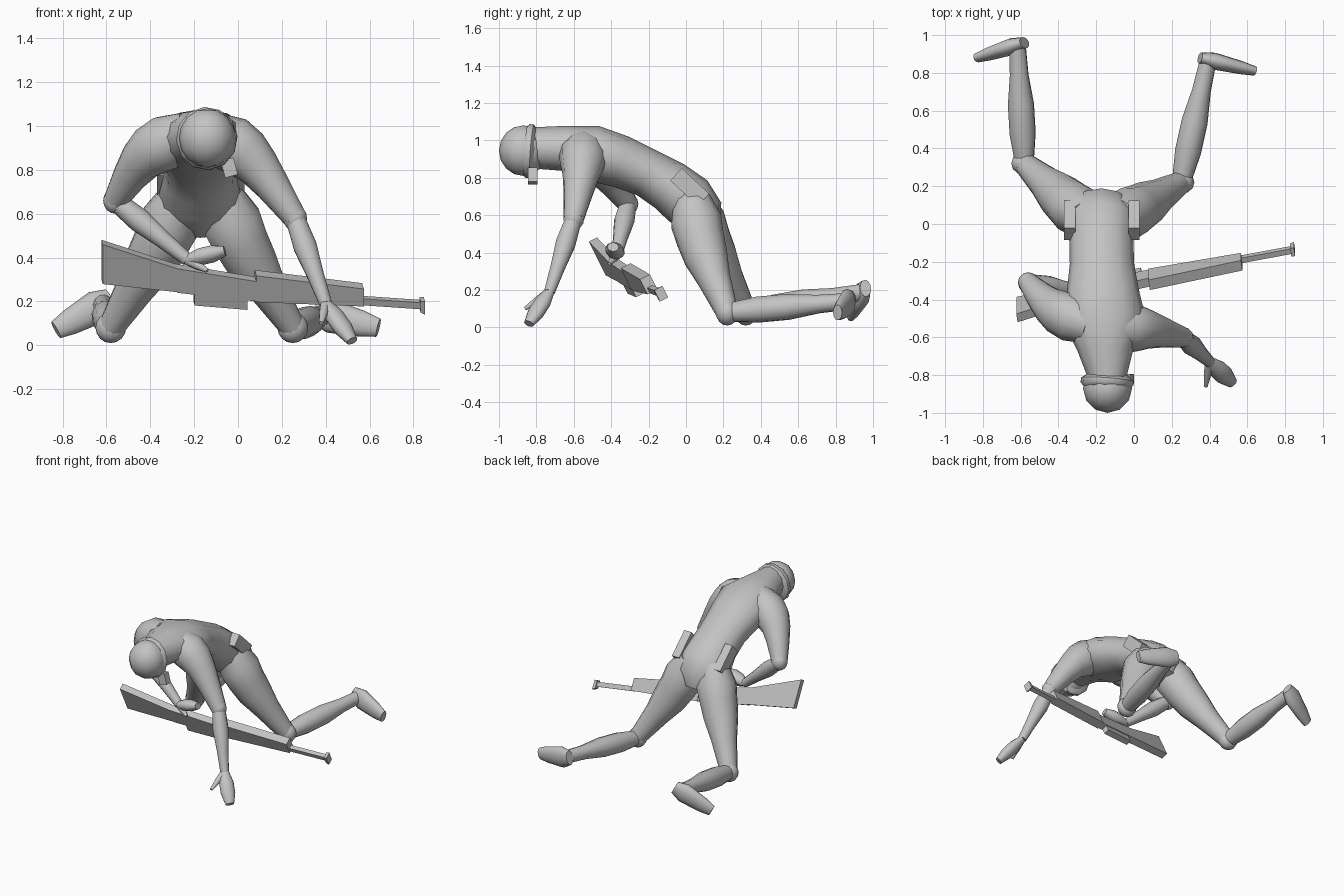
import bpy, bmesh, math
from mathutils import Vector, Matrix
from mathutils.geometry import interpolate_bezier

default_cube = bpy.data.objects.get("Cube")
if default_cube:
    bpy.data.objects.remove(default_cube)

grey = bpy.data.materials.new("plain grey")
grey.use_nodes = True
grey.diffuse_color = (.55, .55, .55, 1)
grey.node_tree.nodes["Principled BSDF"].inputs["Base Color"].default_value = grey.diffuse_color

SIDES = 12
SIDEWAYS = Vector((1, 0, 0))
BACKWARD = Vector((0, 1, 0))
DIAGONAL = SIDEWAYS + BACKWARD


def finish(name, bm, smooth):
    """Turn a bmesh into a grey object, smooth with sharp edges or fully flat."""
    bmesh.ops.recalc_face_normals(bm, faces=bm.faces)
    for face in bm.faces:
        face.smooth = smooth
    mesh = bpy.data.meshes.new(name)
    bm.to_mesh(mesh)
    bm.free()
    if smooth:
        mesh.set_sharp_from_angle(angle=math.radians(50))
    mesh.materials.append(grey)
    bpy.context.collection.objects.link(bpy.data.objects.new(name, mesh))


def loft(name, path, widths, depths, hint):
    """Closed tube along a path; widths run along the hint, depths across it."""
    bm = bmesh.new()
    loops = []
    for i, (point, width, depth) in enumerate(zip(path, widths, depths)):
        before, after = path[max(i - 1, 0)], path[min(i + 1, len(path) - 1)]
        tangent = (after - before).normalized()
        across = (hint - tangent * hint.dot(tangent)).normalized()
        up = tangent.cross(across)
        angles = [math.tau * k / SIDES for k in range(SIDES)]
        loops.append([bm.verts.new(point + across * width * math.cos(angle)
                                   + up * depth * math.sin(angle)) for angle in angles])
    for lower, upper in zip(loops, loops[1:]):
        for k in range(SIDES):
            bm.faces.new((lower[k - 1], lower[k], upper[k], upper[k - 1]))
    bm.faces.new(loops[0])
    bm.faces.new(loops[-1])
    finish(name, bm, smooth=True)


def limb(name, start, end, radii, flat=1, hint=DIAGONAL):
    """Straight tapered part with evenly spaced rings."""
    start, end = Vector(start), Vector(end)
    path = [start.lerp(end, i / (len(radii) - 1)) for i in range(len(radii))]
    loft(name, path, radii, [radius * flat for radius in radii], hint)


def bent_limb(name, start, bend, end, radii):
    """Round tapered part curving past a bend point."""
    path = interpolate_bezier(start, bend, bend, end, len(radii))
    loft(name, path, radii, radii, DIAGONAL)


def ball(name, center, size):
    bm = bmesh.new()
    placing = Matrix.Translation(center) @ Matrix.Diagonal((*size, 1))
    bmesh.ops.create_uvsphere(bm, u_segments=SIDES, v_segments=8, radius=1, matrix=placing)
    finish(name, bm, smooth=True)


def box(name, center, size, axis, degrees):
    bm = bmesh.new()
    placing = (Matrix.Translation(center) @ Matrix.Rotation(math.radians(degrees), 4, axis)
               @ Matrix.Diagonal((*size, 1)))
    bmesh.ops.create_cube(bm, size=1, matrix=placing)
    finish(name, bm, smooth=False)


def rifle_part(name, rear, front, thickness):
    """Slab on the rifle's leaning plane; each end is (x, top, bottom)."""
    normal = Vector((-.15, 1, .5))
    half = normal.normalized() * thickness / 2
    outline = []
    for x, top, bottom in (rear, front):
        for z in (top, bottom):
            outline.append(Vector((x, .15 * x - .5 * z - .17, z)))
    bm = bmesh.new()
    near = [bm.verts.new(corner - half) for corner in outline]
    far = [bm.verts.new(corner + half) for corner in outline]
    bmesh.ops.convex_hull(bm, input=near + far)
    flat_angle = math.radians(2)
    bmesh.ops.dissolve_limit(bm, angle_limit=flat_angle, verts=bm.verts, edges=bm.edges)
    finish(name, bm, smooth=False)


# Torso follows an arched spine from neck to pelvis
spine = interpolate_bezier((-.14, -.82, .96), (-.17, -.4, .99), (-.18, .08, .72),
                           (-.17, .11, .52), 9)
loft("torso", spine, (.1, .15, .22, .19, .17, .17, .19, .17, .09),
     (.11, .12, .15, .14, .13, .14, .15, .13, .08), SIDEWAYS)

# Head with a raised rim and a small tab below it
ball("head", (-.14, -.87, .945), (.13, .13, .135))
limb("head_rim", (-.145, -.87, .945), (-.14, -.8, .94), (.12, .14, .14, .11), flat=1.03)
box("rim_tab", (-.04, -.82, .81), (.06, .05, .08), 'Y', -15)

# Joint positions of the crouching pose
POSE = {
    "left": dict(
        hip=(-.08, .03, .69), groin=(.02, .08, .44), knee=(.25, .22, .08),
        heel=(.35, .88, .15), toe=(.64, .81, .08),
        shoulder=(-.12, -.55, .97), deltoid=(.06, -.55, .87), elbow=(.26, -.6, .58),
        wrist=(.4, -.73, .19), fingertip=(.52, -.84, .02), thumb=(.38, -.86, .1),
        pouch=(0, .02, .75)),
    "right": dict(
        hip=(-.25, .03, .69), groin=(-.36, .12, .44), knee=(-.58, .32, .08),
        heel=(-.58, .96, .21), toe=(-.83, .88, .07),
        shoulder=(-.22, -.54, .97), deltoid=(-.43, -.46, .88), elbow=(-.56, -.31, .66),
        wrist=(-.23, -.37, .39), fingertip=(-.06, -.39, .43), thumb=(-.14, -.41, .34),
        pouch=(-.34, .02, .74)),
}

for side, joint in POSE.items():
    # Leg
    ankle = Vector(joint["heel"]).lerp(Vector(joint["toe"]), .15)
    bent_limb(side + "_thigh", joint["hip"], joint["groin"], joint["knee"],
              (.1, .14, .13, .12, .09, .06))
    ball(side + "_knee", joint["knee"], (.07, .06, .07))
    limb(side + "_shin", joint["knee"], ankle, (.05, .07, .07, .05, .045))
    limb(side + "_foot", joint["heel"], joint["toe"], (.03, .045, .04, .035, .025),
         flat=1.7, hint=BACKWARD)

    # Arm
    bent_limb(side + "_upper_arm", joint["shoulder"], joint["deltoid"], joint["elbow"],
              (.1, .13, .12, .1, .08, .055))
    ball(side + "_elbow", joint["elbow"], (.055, .055, .06))
    limb(side + "_forearm", joint["elbow"], joint["wrist"], (.045, .055, .04, .03))
    limb(side + "_hand", joint["wrist"], joint["fingertip"], (.03, .05, .05, .03), flat=.8)
    limb(side + "_thumb", joint["wrist"], joint["thumb"], (.025, .02, .01))

    # Pouch on the hip
    box(side + "_hip_pouch", joint["pouch"], (.06, .2, .09), 'X', -43)

# Rifle held across the front
rifle_part("rifle_butt", (-.62, .47, .29), (-.25, .35, .25), .05)
rifle_part("rifle_receiver", (-.28, .36, .25), (.09, .3, .21), .05)
rifle_part("rifle_magazine", (-.2, .25, .19), (.04, .22, .17), .04)
rifle_part("rifle_fore_end", (.08, .33, .21), (.57, .27, .19), .06)
rifle_part("rifle_barrel", (.55, .22, .19), (.84, .2, .17), .03)
rifle_part("rifle_muzzle", (.83, .21, .16), (.85, .21, .15), .05)
